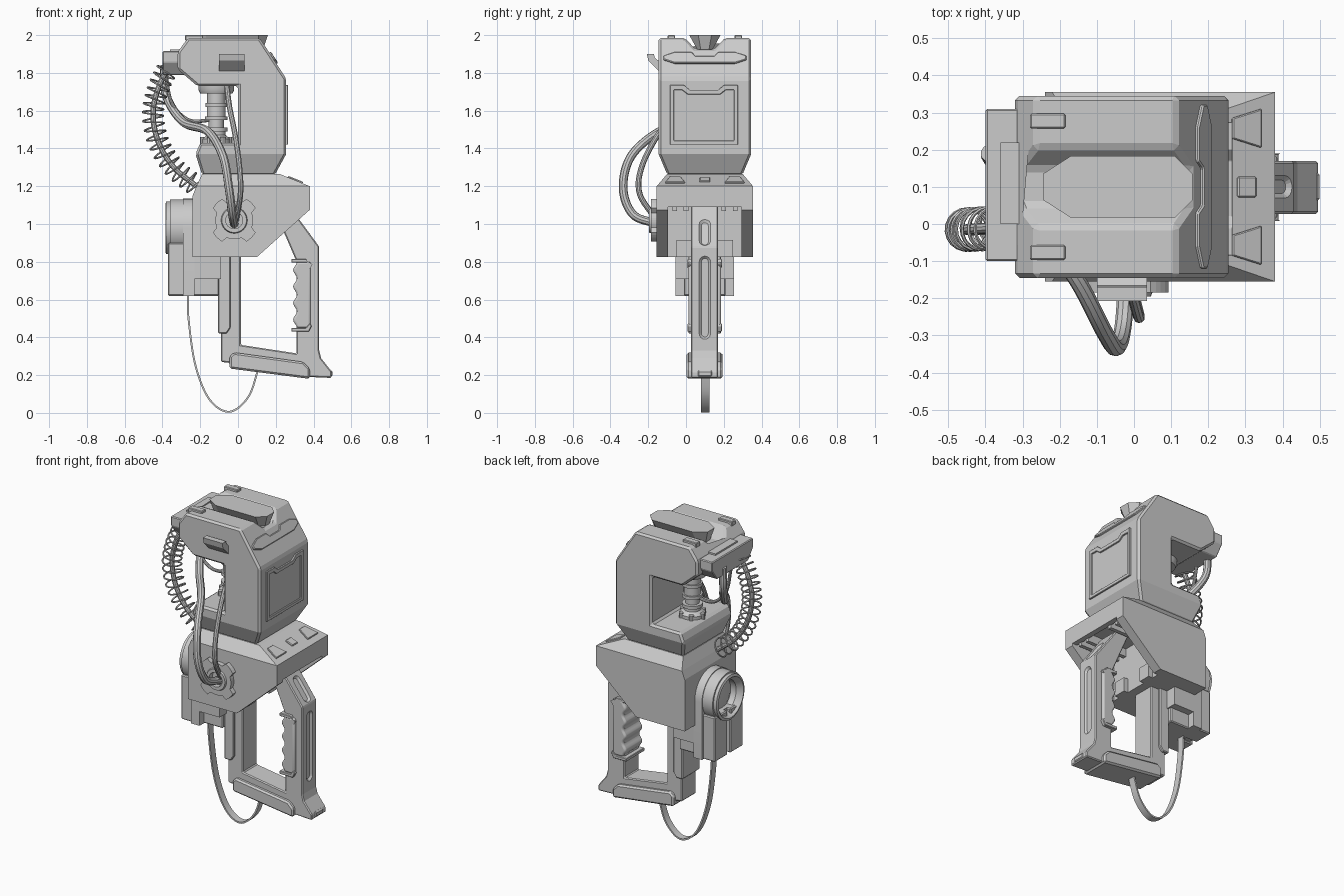
import bpy, bmesh
from math import sin, cos, pi, radians, atan2
from mathutils import Vector

if "Cube" in bpy.data.objects:
    bpy.data.objects.remove(bpy.data.objects["Cube"])

YC = 0.1  # symmetry plane of the body


def finish(name, bm, smooth=False, bevel=0, rot_y=0, loc=(0, 0, 0)):
    bmesh.ops.remove_doubles(bm, verts=bm.verts, dist=1e-5)
    bmesh.ops.recalc_face_normals(bm, faces=bm.faces)
    me = bpy.data.meshes.new(name)
    bm.to_mesh(me)
    bm.free()
    ob = bpy.data.objects.new(name, me)
    bpy.context.collection.objects.link(ob)
    ob.location, ob.rotation_euler = loc, (0, rot_y, 0)
    if bevel:
        add_bevel(ob, bevel)
    if smooth:
        make_smooth(ob)
    return ob


def activate(ob):
    bpy.ops.object.select_all(action='DESELECT')
    ob.select_set(True)
    bpy.context.view_layer.objects.active = ob


def make_smooth(ob):
    activate(ob)
    bpy.ops.object.shade_smooth_by_angle(angle=radians(35))


def add_bevel(ob, width, segments=1):
    m = ob.modifiers.new("bevel", 'BEVEL')
    m.width, m.segments, m.limit_method, m.angle_limit = width, segments, 'ANGLE', radians(30)


def place(axis, a, b, c):
    return {'x': (c, a, b), 'y': (a, c, b), 'z': (a, b, c)}[axis]


def prism(name, axis, pts, lo, hi, **kw):
    return loft(name, axis, [(lo, pts), (hi, pts)], **kw)


def loft(name, axis, rings, **kw):
    bm = bmesh.new()
    vs = [[bm.verts.new(place(axis, a, b, h)) for a, b in pts] for h, pts in rings]
    n = len(vs[0])
    for r0, r1 in zip(vs, vs[1:]):
        for i in range(n):
            bm.faces.new((r0[i], r0[(i + 1) % n], r1[(i + 1) % n], r1[i]))
    bm.faces.new(vs[0])
    bm.faces.new(vs[-1])
    return finish(name, bm, **kw)


def rect(a0, a1, b0, b1):
    return [(a0, b0), (a1, b0), (a1, b1), (a0, b1)]


def box(name, x0, x1, y0, y1, z0, z1, **kw):
    return prism(name, 'z', rect(x0, x1, y0, y1), z0, z1, **kw)


def lathe(name, axis, profile, centre, n=32, closed=False):
    bm = bmesh.new()
    rings = [[bm.verts.new(place(axis, centre[0] + r * cos(2 * pi * i / n), centre[1] + r * sin(2 * pi * i / n), h))
              for i in range(n)] for r, h in profile]
    for r0, r1 in zip(rings, rings[1:] + (rings[:1] if closed else [])):
        for i in range(n):
            bm.faces.new((r0[i], r0[(i + 1) % n], r1[(i + 1) % n], r1[i]))
    if not closed:
        bm.faces.new(rings[0])
        bm.faces.new(rings[-1])
    return finish(name, bm, smooth=True)


def cut(ob, cutter):
    m = ob.modifiers.new("cut", 'BOOLEAN')
    m.object, m.operation, m.solver = cutter, 'DIFFERENCE', 'EXACT'
    activate(ob)
    bpy.ops.object.modifier_apply(modifier=m.name)
    bpy.data.objects.remove(cutter)


def spline(pts, per=10):
    p = [Vector(q) for q in pts]
    p = [2 * p[0] - p[1]] + p + [2 * p[-1] - p[-2]]
    out = []
    for a, b, c, d in zip(p, p[1:], p[2:], p[3:]):
        for k in range(per):
            t = k / per
            out.append(0.5 * (2 * b + (c - a) * t + (2 * a - 5 * b + 4 * c - d) * t * t
                              + (3 * b - a - 3 * c + d) * t ** 3))
    return out + [p[-2]]


def tube(name, pts, radius, res=3):
    cu = bpy.data.curves.new(name, 'CURVE')
    cu.dimensions, cu.bevel_depth, cu.bevel_resolution, cu.use_fill_caps = '3D', radius, res, True
    s = cu.splines.new('POLY')
    s.points.add(len(pts) - 1)
    for sp, q in zip(s.points, pts):
        sp.co = (*q, 1)
    ob = bpy.data.objects.new(name, cu)
    bpy.context.collection.objects.link(ob)
    activate(ob)
    bpy.ops.object.convert(target='MESH')
    make_smooth(bpy.context.object)


def capsule(length, r, n=8):
    return [(s * length / 2 + r * cos(a), r * sin(a)) for s, a0 in ((1, -pi / 2), (-1, pi / 2))
            for a in [a0 + pi * i / n for i in range(n + 1)]]


# C-shaped head with tapered foot and dovetail channel on top
head = prism("head_shell", 'y', [(-0.265, 1.985), (0.115, 1.985), (0.255, 1.77), (0.255, 1.37), (0.195, 1.26),
             (-0.19, 1.26), (-0.225, 1.37), (-0.2, 1.43), (0, 1.43), (0, 1.73), (-0.215, 1.73),
             (-0.32, 1.82), (-0.32, 1.91)], -0.145, 0.345)
for s in (-1, 1):
    cut(head, prism("taper_cutter", 'x', [(YC + s * 0.245, 1.37), (YC + s * 0.19, 1.24), (YC + s * 0.3, 1.24),
                                          (YC + s * 0.3, 1.37)], -0.5, 0.5))
cut(head, prism("channel_cutter", 'x', [(-0.02, 2.0), (0.22, 2.0), (0.15, 1.925), (0.05, 1.925)], -0.5, 0.3))
add_bevel(head, 0.012)


def hexplan(x0, x1, x2, x3, w, tip):
    return [(x0, YC - tip), (x1, YC - w), (x2, YC - w), (x3, YC - tip),
            (x3, YC + tip), (x2, YC + w), (x1, YC + w), (x0, YC + tip)]


loft("top_insert", 'z', [(1.915, hexplan(-0.22, -0.17, 0.1, 0.13, 0.035, 0.02)),
                         (2.0, hexplan(-0.245, -0.17, 0.11, 0.158, 0.083, 0.035))])
for s in (-1, 1):
    box("top_tab", -0.28, -0.185, YC + s * 0.177 - 0.02, YC + s * 0.177 + 0.02, 1.97, 2.0, bevel=0.004)

# panel on the sloped brow, split by the channel
brow = prism("brow_panel", 'z', [(-0.035, -0.16), (-0.035, -0.07), (-0.01, -0.05), (-0.01, 0.05), (-0.035, 0.07),
             (-0.035, 0.16), (-0.012, 0.22), (0.012, 0.22), (0.035, 0.16), (0.035, -0.16), (0.012, -0.22),
             (-0.012, -0.22)], -0.01, 0.01, rot_y=atan2(0.215, 0.14), loc=(0.185, YC, 1.8775), bevel=0.004)

# framed panel on the head's flat face
frame = prism("face_panel_frame", 'x', [(-0.085, 1.42), (0.275, 1.42), (0.275, 1.735), (0.2, 1.735), (0.17, 1.71),
              (0.02, 1.71), (-0.01, 1.735), (-0.085, 1.735)], 0.24, 0.265, bevel=0.003)
cut(frame, prism("frame_cutter", 'x', [(-0.065, 1.44), (0.255, 1.44), (0.255, 1.71), (0.21, 1.71), (0.18, 1.687),
                 (0.01, 1.687), (-0.02, 1.71), (-0.065, 1.71)], 0.257, 0.3))

# rear bracket and side hook
prism("rear_bracket", 'x', [(-0.1, 1.915), (0.31, 1.915), (0.31, 1.855), (0.26, 1.79), (-0.05, 1.79),
                            (-0.1, 1.855)], -0.4, -0.28, bevel=0.005)
box("rear_bracket_cap", -0.36, -0.27, 0.0, 0.22, 1.89, 1.925)
prism("side_hook", 'x', [(-0.135, 1.8), (-0.2, 1.865), (-0.207, 1.9), (-0.17, 1.9), (-0.165, 1.88),
                         (-0.135, 1.855)], -0.1, 0.035)

# piston inside the opening
steps = [(1.42, .075), (1.45, .075), (1.47, .05), (1.49, .05), (1.49, .06), (1.51, .06), (1.51, .04), (1.55, .04),
         (1.55, .06), (1.57, .06), (1.57, .05), (1.62, .05), (1.62, .058), (1.64, .058), (1.64, .048), (1.69, .048),
         (1.69, .085), (1.71, .095), (1.74, .095)]
lathe("piston", 'z', [(r, z) for z, r in steps], (-0.115, YC), 24)
for k in range(6):
    a = k * pi / 3
    lathe("piston_bolt", 'z', [(0.015, 1.42), (0.015, 1.46)], (-0.115 + 0.07 * cos(a), YC + 0.07 * sin(a)), 8)

# main block with pocket under the lip
block = prism("main_block", 'y', [(-0.24, 0.825), (0.1, 0.825), (0.38, 1.075), (0.38, 1.2), (-0.22, 1.2),
                                  (-0.24, 1.15)], -0.155, 0.355)
cut(block, box("pocket_cutter", 0.07, 0.345, -0.095, 0.295, 0.7, 1.12))
cut(block, box("lip_cutter", 0.2, 0.5, -0.095, 0.295, 0.9, 1.09))
loft("block_shoulder", 'z', [(1.2, rect(-0.22, 0.38, -0.155, 0.355)), (1.265, rect(-0.19, 0.22, -0.1, 0.3))])
tilt, mid = atan2(0.065, 0.16), (0.3, YC, 1.2325)
prism("shoulder_button", 'z', rect(-0.024, 0.03, -0.028, 0.028), -0.01, 0.008, rot_y=tilt, loc=mid, bevel=0.004)
for s in (-1, 1):
    prism("shoulder_pad", 'z', [(-0.04, s * 0.13), (0.045, s * 0.105), (0.045, s * 0.21), (-0.04, s * 0.185)],
          -0.01, 0.008, rot_y=tilt, loc=mid, bevel=0.003)
    for d in (0.1, 0.16):
        box("pocket_rib", 0.07, 0.35, YC + s * d - 0.012, YC + s * d + 0.012, 1.07, 1.13)
    box("pocket_mount", 0.05, 0.1, *sorted((YC + s * 0.07, YC + s * 0.15)), 0.825, 0.915)

# cable port on the front side
lobes = []
for i in range(48):
    a = 2 * pi * i / 48
    d = abs((a % (pi / 2)) - pi / 4)
    r = 0.13 if d < 0.36 else 0.1
    lobes.append((-0.02 + r * cos(a), 1.02 + r * sin(a)))
port = prism("port_flange", 'y', lobes, -0.185, -0.15)
cut(port, prism("port_cutter", 'y', [(-0.02 + 0.055 * cos(a * pi / 12), 1.02 + 0.055 * sin(a * pi / 12))
                                     for a in range(24)], -0.3, -0.16))
lathe("port_ring", 'y', [(0.045, -0.16), (0.045, -0.195), (0.065, -0.195), (0.072, -0.18), (0.072, -0.16)],
      (-0.02, 1.02), closed=True)

# rear lens housing with arched top
arch = [(-0.055, 0.62), (0.255, 0.62)] + [(YC + 0.155 * cos(pi * i / 16), 0.98 + 0.155 * sin(pi * i / 16))
                                          for i in range(17)]
prism("lens_mount", 'x', arch, -0.29, -0.23, smooth=True)
lathe("lens_ring", 'x', [(0.1, -0.25), (0.1, -0.35), (0.125, -0.385), (0.14, -0.38), (0.14, -0.36), (0.15, -0.36),
                         (0.15, -0.25)], (YC, 0.98), 40, closed=True)
lathe("lens", 'x', [(0.105, -0.28), (0.105, -0.31), (0.07, -0.325), (0.005, -0.332)], (YC, 0.98))
for s in (-1, 1):
    box("lens_column", -0.37, -0.28, *sorted((YC + s * 0.015, YC + s * 0.14)), 0.62, 0.9, bevel=0.006)
box("lens_column_core", -0.345, -0.27, 0.07, 0.13, 0.63, 0.9)
box("under_box", -0.24, -0.09, -0.055, 0.255, 0.71, 0.83)
box("under_box_step", -0.24, -0.1, -0.01, 0.21, 0.62, 0.72, bevel=0.006)

# carrying handle: frame, spine strip, bottom guard and toe
handle = prism("handle_frame", 'y', [(-0.09, 0.84), (-0.09, 0.27), (-0.045, 0.265), (-0.045, 0.24), (0.38, 0.19),
               (0.495, 0.185), (0.495, 0.22), (0.44, 0.29), (0.43, 0.33), (0.43, 0.88), (0.32, 1.03), (0.27, 1.1),
               (0.18, 1.1), (0.25, 0.94), (0.31, 0.8), (0.31, 0.315), (0.015, 0.36), (0.015, 0.84)], 0.027, 0.17)
cut(handle, prism("slot_cutter", 'z', capsule(0.38, 0.024), -0.012, 0.03, rot_y=pi / 2, loc=(0.43, YC, 0.61)))
cut(handle, prism("slot_cutter", 'z', capsule(0.11, 0.024), -0.012, 0.03, rot_y=atan2(0.15, 0.11),
                  loc=(0.375, YC, 0.955)))
add_bevel(handle, 0.006)
prism("handle_spine", 'y', [(-0.105, 0.83), (-0.105, 0.42), (-0.06, 0.42), (-0.04, 0.45), (-0.04, 0.83)],
      0.012, 0.186, bevel=0.005)
prism("bottom_guard", 'y', [(-0.045, 0.235), (-0.045, 0.3), (-0.02, 0.32), (0.345, 0.27), (0.38, 0.235),
                            (0.38, 0.18)], 0.003, 0.193, bevel=0.01)
box("handle_toe", 0.45, 0.5, 0.06, 0.14, 0.19, 0.225, bevel=0.008)

# finger grip
wave = [(0.302 + 0.01 * cos(i * pi / 4), 0.45 + 0.35 * i / 32) for i in range(33)]
grip = prism("finger_grip", 'y', wave + [(0.385, 0.8), (0.385, 0.45)], 0.012, 0.186)
add_bevel(grip, 0.02, 3)
make_smooth(grip)
for z, s in ((0.44, 1), (0.805, -1)):
    prism("grip_cap", 'y', [(0.283, z - 0.01), (0.375, z - 0.01), (0.39, z + s * 0.02), (0.38, z + s * 0.035),
                            (0.36, z + 0.01), (0.283, z + 0.01)], 0.008, 0.19, bevel=0.003)

# cables
tube("thick_cable", spline([(-0.39, 0.19, 1.84), (-0.38, 0.17, 1.68), (-0.29, 0.03, 1.54), (-0.16, -0.14, 1.49),
                            (-0.08, -0.29, 1.36), (-0.048, -0.333, 1.19), (-0.03, -0.28, 1.05),
                            (-0.02, -0.15, 1.0)]), 0.023)
tube("medium_cable", spline([(-0.06, 0.03, 1.74), (-0.045, -0.03, 1.62), (-0.015, -0.15, 1.47), (0.008, -0.235, 1.3),
                             (0.013, -0.245, 1.16), (-0.01, -0.155, 1.02)]), 0.015)
tube("thin_cable", spline([(-0.385, 0.1, 1.8), (-0.35, 0.1, 1.64), (-0.26, 0.1, 1.55), (-0.14, 0.1, 1.55)]), 0.01)

# sprung hose: core plus helical coil
core = spline([(-0.37, -0.01, 1.83), (-0.425, -0.013, 1.71), (-0.45, -0.015, 1.58), (-0.42, -0.015, 1.43),
               (-0.34, -0.01, 1.3), (-0.22, 0.0, 1.2)], 64)
tube("hose_core", core[::8], 0.015)
coil = []
for i in range(1, len(core) - 1):
    t = (core[i + 1] - core[i - 1]).normalized()
    n = t.cross(Vector((0, 1, 0))).normalized()
    a = 2 * pi * 17 * i / len(core)
    coil.append(core[i] + 0.055 * (n * cos(a) + n.cross(t) * sin(a)))
tube("hose_coil", coil, 0.005, 1)

# flat strap hanging below
mid_line = spline([(-0.265, 0, 0.64), (-0.262, 0, 0.5), (-0.225, 0, 0.25), (-0.15, 0, 0.07), (-0.045, 0, 0.006),
                   (0.055, 0, 0.085), (0.11, 0, 0.24)], 8)
side = [Vector((-(b - a).z, 0, (b - a).x)).normalized() * 0.005
        for a, b in zip(mid_line[:1] + mid_line[:-1], mid_line[1:] + mid_line[-1:])]
outline = [p + s for p, s in zip(mid_line, side)] + [p - s for p, s in zip(mid_line, side)][::-1]
prism("hanging_strap", 'y', [(p.x, p.z) for p in outline], 0.08, 0.125, smooth=True)
